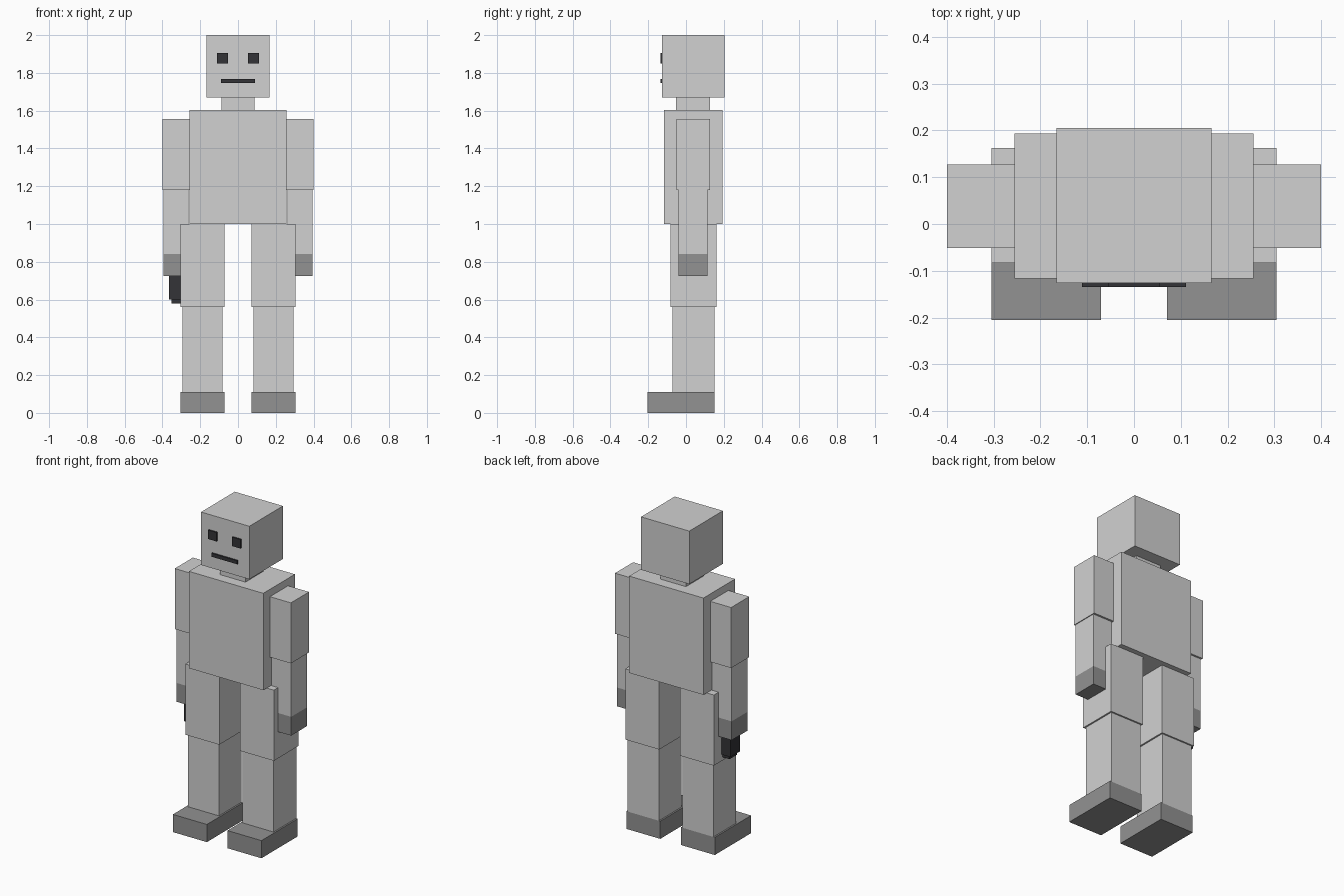
import bpy

cube = bpy.data.objects.get("Cube")
if cube:
    bpy.data.objects.remove(cube, do_unlink=True)


def material(name, value):
    mat = bpy.data.materials.new(name)
    mat.use_nodes = True
    color = (*value, 1)
    mat.diffuse_color = color
    mat.node_tree.nodes["Principled BSDF"].inputs["Base Color"].default_value = color
    return mat


grey = material("light grey", (0.64, 0.64, 0.64))
dark = material("dark grey", (0.287, 0.287, 0.287))
black = material("near black", (0.033, 0.033, 0.038))


def box(name, mat, x, y, z):
    """Box spanning the given (low, high) range on each axis."""
    spans = (x, y, z)
    bpy.ops.mesh.primitive_cube_add(size=1, location=[(a + b) / 2 for a, b in spans])
    obj = bpy.context.object
    obj.name = name
    obj.scale = [b - a for a, b in spans]
    bpy.ops.object.transform_apply(location=False, rotation=False, scale=True)
    obj.data.materials.append(mat)
    return obj


def pair(name, mat, x, y, z):
    """Left box at +x and its mirrored twin at -x."""
    box("left_" + name, mat, x, y, z)
    box("right_" + name, mat, (-x[1], -x[0]), y, z)


# Head, neck and torso
box("head", grey, (-0.166, 0.166), (-0.126, 0.205), (1.67, 2.0))
box("neck", grey, (-0.088, 0.088), (-0.052, 0.126), (1.60, 1.67))
box("torso", grey, (-0.256, 0.256), (-0.117, 0.194), (1.0, 1.603))

# Face plates
face_y = (-0.135, -0.126)
pair("eye", black, (0.054, 0.111), face_y, (1.85, 1.906))
box("mouth", black, (-0.089, 0.089), face_y, (1.746, 1.768))

# Arms
arm_x, arm_y = (0.261, 0.395), (-0.041, 0.115)
pair("upper_arm", grey, (0.256, 0.40), (-0.051, 0.127), (1.18, 1.557))
pair("forearm", grey, arm_x, arm_y, (0.842, 1.18))
pair("hand", dark, arm_x, arm_y, (0.725, 0.842))

# Legs
pair("thigh", grey, (0.071, 0.305), (-0.083, 0.162), (0.56, 1.0))
pair("shin", grey, (0.081, 0.295), (-0.072, 0.152), (0.11, 0.56))
pair("shoe", dark, (0.071, 0.305), (-0.205, 0.152), (0.0, 0.11))

# Small dark tool held in the right hand
box("tool_body", black, (-0.365, -0.29), (-0.01, 0.085), (0.60, 0.725))
box("tool_tip", black, (-0.353, -0.302), (0.0, 0.075), (0.58, 0.60))
